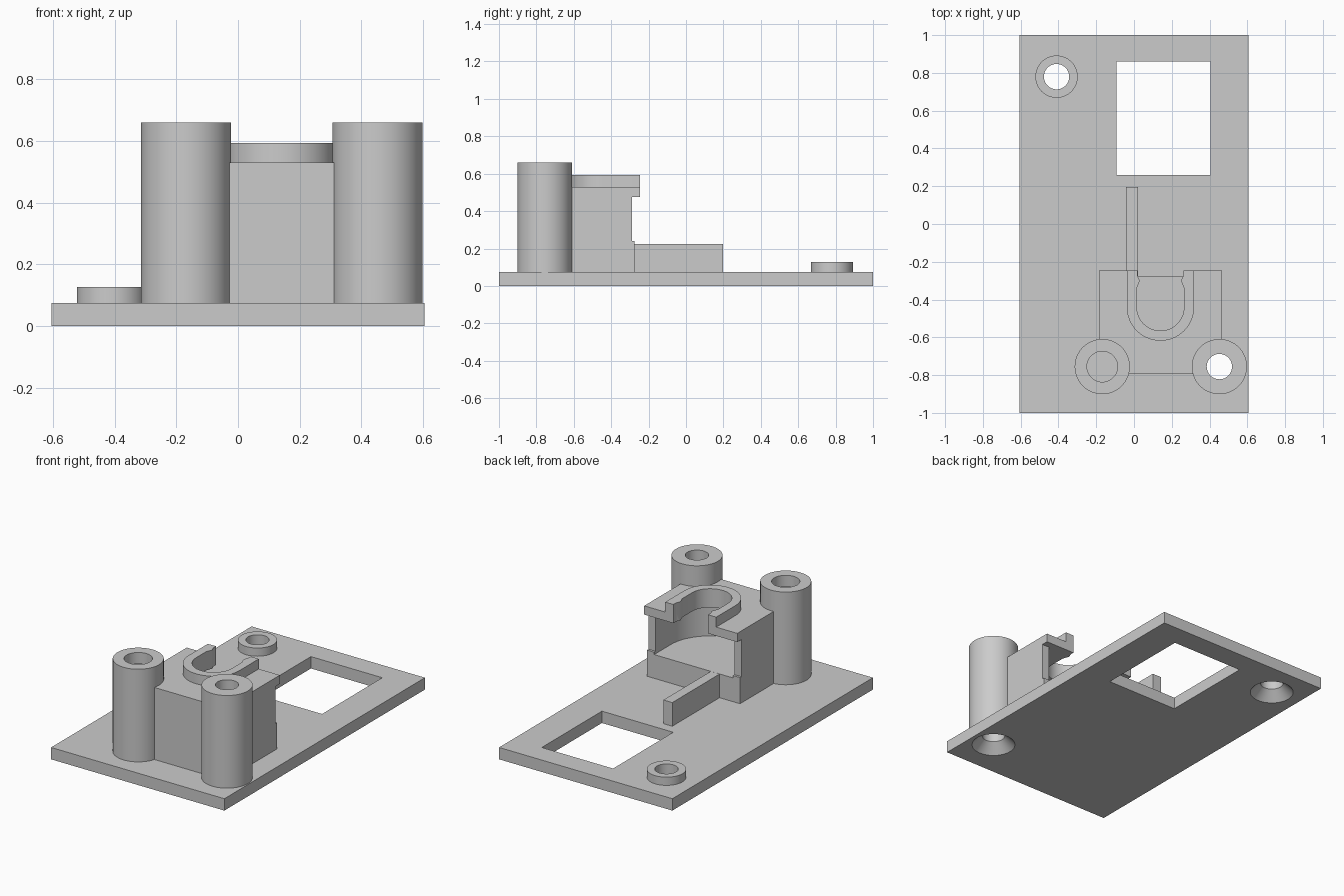
import bpy, bmesh
from math import sin, cos, pi, radians

cube = bpy.data.objects.get("Cube")
if cube:
    bpy.data.objects.remove(cube, do_unlink=True)

GREY = (0.6, 0.6, 0.6, 1)
mat = bpy.data.materials.new("light grey plastic")
mat.use_nodes = True
mat.diffuse_color = GREY
mat.node_tree.nodes["Principled BSDF"].inputs["Base Color"].default_value = GREY


def loft(name, loops):
    """Solid from a stack of matching point loops, capped at both ends."""
    bm = bmesh.new()
    rings = [[bm.verts.new(p) for p in loop] for loop in loops]
    n = len(rings[0])
    for a, b in zip(rings, rings[1:]):
        for i in range(n):
            j = (i + 1) % n
            bm.faces.new((a[i], a[j], b[j], b[i]))
    bm.faces.new(rings[0][::-1])
    bm.faces.new(rings[-1])
    bmesh.ops.recalc_face_normals(bm, faces=bm.faces)
    mesh = bpy.data.meshes.new(name)
    bm.to_mesh(mesh)
    bm.free()
    mesh.materials.append(mat)
    ob = bpy.data.objects.new(name, mesh)
    bpy.context.collection.objects.link(ob)
    return ob


def prism(name, pts, z0, z1):
    return loft(name, [[(x, y, z) for x, y in pts] for z in (z0, z1)])


def box(name, x0, x1, y0, y1, z0, z1):
    return prism(name, [(x0, y0), (x1, y0), (x1, y1), (x0, y1)], z0, z1)


def cone(name, centre, r0, r1, z0, z1, n=64):
    cx, cy = centre
    return loft(name, [[(cx + r * cos(2 * pi * i / n), cy + r * sin(2 * pi * i / n), z)
                        for i in range(n)] for r, z in ((r0, z0), (r1, z1))])


def cyl(name, centre, r, z0, z1):
    return cone(name, centre, r, r, z0, z1)


def cut(ob, *cutters):
    bpy.context.view_layer.objects.active = ob
    for c in cutters:
        m = ob.modifiers.new("cut", "BOOLEAN")
        m.operation, m.solver, m.object = "DIFFERENCE", "EXACT", c
        bpy.ops.object.modifier_apply(modifier=m.name)
        bpy.data.objects.remove(c, do_unlink=True)


# Shared positions
TOP = 0.075
RING = (-0.41, 0.78)
BLIND = (-0.168, -0.755)
THROUGH = (0.452, -0.755)
POST_R, HOLE_R = 0.146, 0.067
UX, UY = 0.14, -0.44          # centre of the U-shaped seat


def u_shape(r, y_end, bump=0.0):
    """U outline open towards the back, with optional snap bumps near its mouth."""
    arc = [(UX + r * cos(a), UY + r * sin(a))
           for a in (pi + pi * i / 32 for i in range(33))]
    side = [(r, -0.34), (r - bump, -0.305), (r - bump, -0.295), (r - 0.004, -0.275)]
    if not bump:
        side = []
    right = [(UX + d, y) for d, y in side]
    left = [(UX - d, y) for d, y in reversed(side)]
    return arc + right + [(UX + r, y_end), (UX - r, y_end)] + left


# Base plate with window, screw holes and countersinks
plate = box("base_plate", -0.605, 0.605, -1, 1, 0, TOP)
cut(plate, box("window", -0.093, 0.405, 0.26, 0.86, -0.1, 0.2))
for c in (RING, THROUGH):
    cut(plate, cyl("hole", c, HOLE_R, -0.1, 0.2),
        cone("countersink", c, 0.147, HOLE_R, -0.02, 0.06))

# Low ring boss at the back
ring = cyl("rear_ring_boss", RING, 0.112, TOP - 0.005, 0.127)
cut(ring, cyl("hole", RING, HOLE_R, 0, 0.3))

# Two tall posts
left_post = cyl("through_post", THROUGH, POST_R, TOP - 0.005, 0.66)
cut(left_post, cyl("hole", THROUGH, HOLE_R, 0, 0.8))
right_post = cyl("blind_post", BLIND, POST_R, TOP - 0.005, 0.66)
cut(right_post, cyl("hole", BLIND, 0.081, 0.59, 0.8))

# Holder body: side profile, then the wide seat and the narrow neck cut out
side = [(-0.795, 0.07), (-0.275, 0.07), (-0.275, 0.24), (-0.29, 0.24),
        (-0.29, 0.475), (-0.247, 0.475), (-0.247, 0.53), (-0.795, 0.53)]
body = loft("holder_body", [[(x, y, z) for y, z in side] for x in (-0.185, 0.465)])
cut(body,
    prism("seat", u_shape(0.275, 0), 0.225, 0.475),
    prism("neck", u_shape(0.125, 0, 0.014), 0.4, 0.7),
    cyl("post_room", BLIND, POST_R - 0.004, 0, 0.8),
    cyl("post_room", THROUGH, POST_R - 0.004, 0, 0.8))

# Raised U rim around the neck
rim = prism("neck_rim", u_shape(0.178, -0.247), 0.525, 0.593)
cut(rim, prism("neck", u_shape(0.125, 0, 0.014), 0.4, 0.7))

# Guide fin behind the holder
fin = box("guide_fin", -0.042, 0.02, -0.285, 0.197, TOP - 0.005, 0.2245)

# Smooth round walls, keep edges crisp
bpy.ops.object.select_all(action="DESELECT")
for ob in (plate, ring, left_post, right_post, body, rim, fin):
    ob.select_set(True)
bpy.context.view_layer.objects.active = plate
bpy.ops.object.shade_smooth_by_angle(angle=radians(30))
